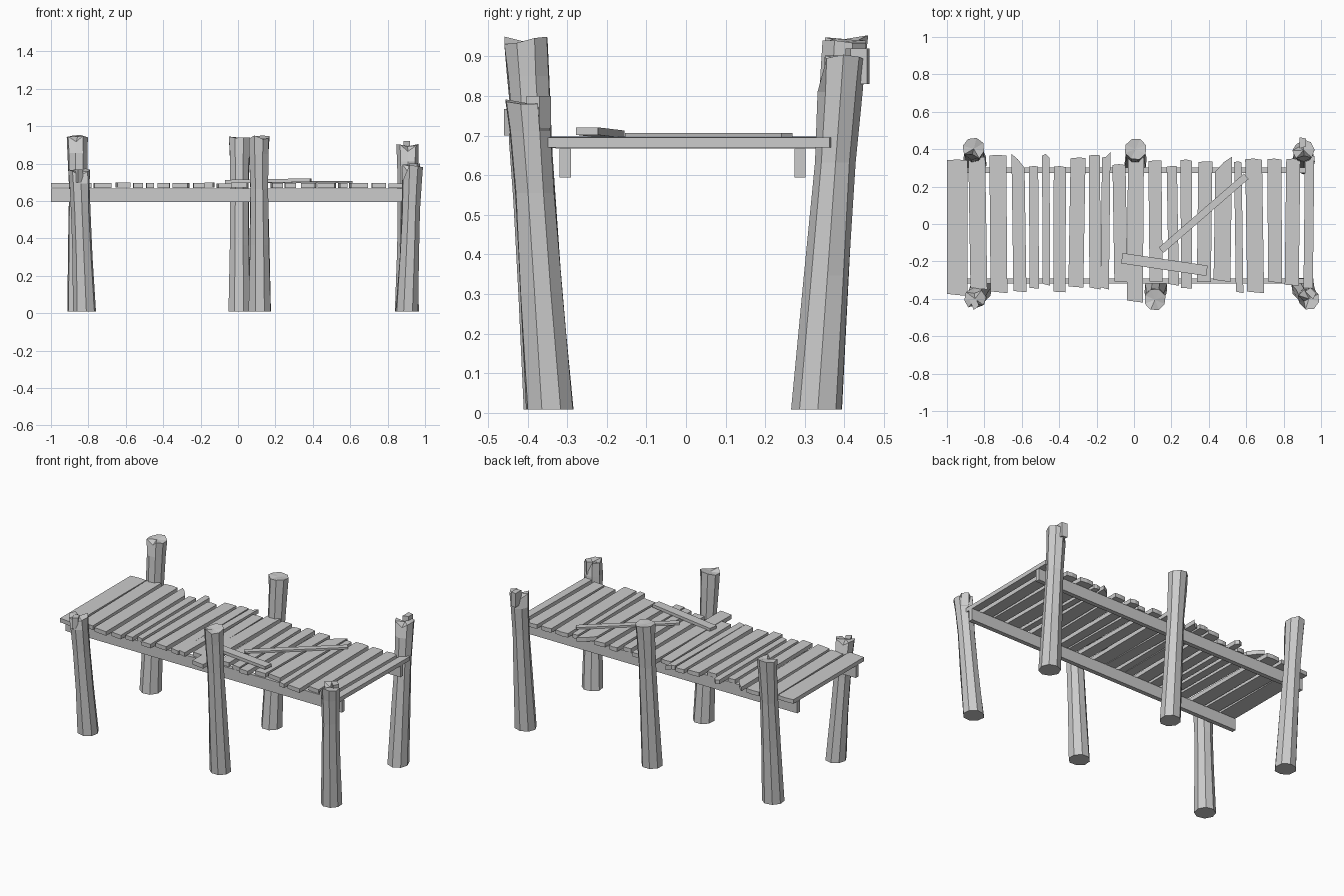
import bpy
import bmesh
import math
import random
from mathutils import Vector

random.seed(4)
cube = bpy.data.objects.get("Cube")
if cube:
    bpy.data.objects.remove(cube, do_unlink=True)

wood = bpy.data.materials.new("weathered_grey_wood")
wood.use_nodes = True
GREY = (0.6, 0.6, 0.6, 1)
wood.diffuse_color = GREY
wood.node_tree.nodes["Principled BSDF"].inputs["Base Color"].default_value = GREY


def finish(name, bm):
    """Turn a bmesh into a flat-shaded wooden object."""
    bmesh.ops.recalc_face_normals(bm, faces=bm.faces)
    mesh = bpy.data.meshes.new(name)
    bm.to_mesh(mesh)
    bm.free()
    mesh.materials.append(wood)
    obj = bpy.data.objects.new(name, mesh)
    bpy.context.collection.objects.link(obj)
    return obj


def slab(name, outline, low, high):
    """Extrude a flat outline between two heights."""
    bm = bmesh.new()
    face = bm.faces.new([bm.verts.new((x, y, low)) for x, y in outline])
    top = bmesh.ops.extrude_face_region(bm, geom=[face])["geom"]
    verts = [g for g in top if isinstance(g, bmesh.types.BMVert)]
    bmesh.ops.translate(bm, verts=verts, vec=(0, 0, high - low))
    return finish(name, bm)


def post(name, foot, head, height, notches=(), sides=8):
    """Leaning log, thick at the foot and flared at a rough, split top."""
    bm = bmesh.new()
    foot, head = Vector((*foot, 0.008)), Vector((*head, height))
    spin = random.uniform(0, 0.6)
    rings = []
    for t, radius in ((0, .064), (.38, .056), (.7, .052), (.9, .056), (1, .059)):
        centre = foot.lerp(head, t)
        ring = []
        for i in range(sides):
            a = spin + math.tau * i / sides
            r = radius * random.uniform(.95, 1.04)
            lift = 0
            if t == 1:
                lift = random.uniform(-.014, .006)
                if i in notches:
                    r, lift = r * .5, -.035
            ring.append(bm.verts.new(centre + Vector((r * math.cos(a), r * math.sin(a), lift))))
        rings.append(ring)
    for lower, upper in zip(rings, rings[1:]):
        for i in range(sides):
            j = (i + 1) % sides
            bm.faces.new((lower[i], lower[j], upper[j], upper[i]))
    bm.faces.new(rings[0][::-1])
    crown = bm.verts.new(head - Vector((0, 0, .008)))
    for i in range(sides):
        bm.faces.new((rings[-1][i], rings[-1][(i + 1) % sides], crown))
    return finish(name, bm)


def splinter(name, x, y, low, high, angle):
    """Wedge of wood split away from a post top."""
    c, s = math.cos(angle), math.sin(angle)
    shape = [(-.018, -.03), (.018, -.022), (.022, .02), (-.012, .03)]
    outline = [(x + c * u - s * v, y + s * u + c * v) for u, v in shape]
    return slab(name, outline, low, high)


# Six posts leaning outward
post("front_right_post", (-.82, -.345), (-.85, -.4), .77, (2, 6))
post("front_middle_post", (.118, -.345), (.112, -.405), .945)
post("front_left_post", (.905, -.345), (.935, -.4), .79, (1, 4))
post("back_right_post", (-.85, .33), (-.857, .402), .952, (5,))
post("back_middle_post", (.008, .33), (.008, .4), .945)
post("back_left_post", (.905, .33), (.907, .395), .9, (3, 6))
splinter("front_right_splinter", -.855, -.425, .7, .768, .5)
splinter("front_left_splinter", .945, -.37, .72, .8, .9)
splinter("back_left_splinter", .9, .435, .83, .92, .1)

# Two long beams under the deck
for name, y in (("front_beam", -.305), ("back_beam", .288)):
    slab(name, [(-1, y - .014), (.96, y - .014), (.96, y + .014), (-1, y + .014)], .595, .668)

# Deck planks: left edge, right edge, front end, back end
PLANKS = [
    (-1, -.89, -.385, .345), (-.88, -.79, -.35, .36), (-.77, -.68, -.37, .37),
    (-.65, -.58, -.365, .375), (-.56, -.51, -.345, .31), (-.49, -.45, -.33, .375),
    (-.43, -.365, -.365, .31), (-.345, -.265, -.34, .355), (-.24, -.18, -.35, .37),
    (-.175, -.13, -.35, .385), (-.11, -.04, -.31, .32), (-.035, .05, -.42, .36),
    (.08, .15, -.31, .34), (.18, .235, -.33, .31), (.25, .31, -.345, .345),
    (.34, .415, -.31, .335), (.43, .52, -.31, .36), (.54, .58, -.37, .335),
    (.6, .69, -.37, .35), (.715, .79, -.315, .35), (.81, .885, -.33, .35),
    (.91, .96, -.365, .37),
]
# Broken back ends: plank index -> drop at left, middle and right
BROKEN = {3: (0, .03, .075), 5: (.01, 0, .02), 9: (.03, .025, 0), 16: (.08, .03, 0)}
for n, (x0, x1, y0, y1) in enumerate(PLANKS):
    skew = 0 if n == 0 else random.uniform(-.006, .006)
    a, b, c = BROKEN.get(n, (.004, 0, random.uniform(0, .008)))
    mid = (x0 + x1) / 2
    outline = [(x0 + skew, y0 + random.uniform(0, .012)), (x1 + skew, y0),
               (x1 - skew, y1 - c), (mid - skew, y1 - b), (x0 - skew, y1 - a)]
    base = .668 + random.uniform(0, .004)
    slab(f"deck_plank_{n + 1}", outline, base, base + .026)


def loose_board(name, start, end, width, thick):
    """Board lying across the deck between two centre points."""
    start, end = Vector(start), Vector(end)
    along = end - start
    side = Vector((-along.y, along.x, 0)).normalized() * width / 2
    up = Vector((0, 0, thick))
    bm = bmesh.new()
    corners = [start - side, end - side, end + side, start + side]
    low = [bm.verts.new(p) for p in corners]
    high = [bm.verts.new(p + up) for p in corners]
    bm.faces.new(low[::-1])
    bm.faces.new(high)
    for i in range(4):
        j = (i + 1) % 4
        bm.faces.new((low[i], low[j], high[j], high[i]))
    return finish(name, bm)


# Two fallen boards on the deck
loose_board("long_loose_board", (.145, -.14, .695), (.6, .255, .695), .038, .012)
loose_board("short_loose_board", (-.065, -.183, .694), (.39, -.25, .702), .056, .019)
